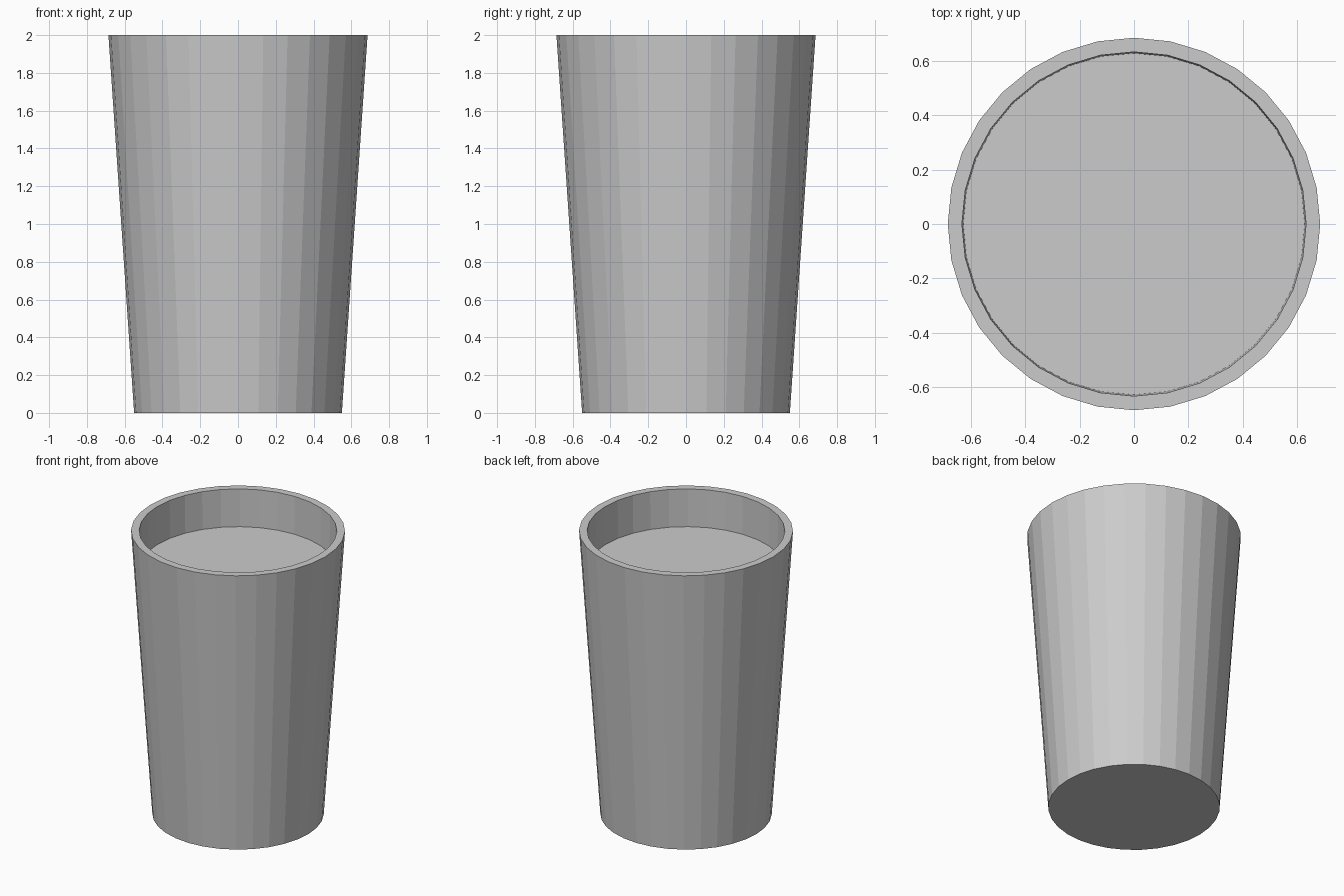
import bpy, bmesh
from math import cos, sin, pi

if "Cube" in bpy.data.objects:
    bpy.data.objects.remove(bpy.data.objects["Cube"])

SIDES = 32


def ring(bm, radius, z):
    return [bm.verts.new((radius * cos(2 * pi * i / SIDES), radius * sin(2 * pi * i / SIDES), z))
            for i in range(SIDES)]


# Tapered tumbler: base, outer wall, flat rim, short inner wall, filled surface
profile = [(0.55, 0.0), (0.686, 2.0), (0.634, 2.0), (0.629, 1.735)]

bm = bmesh.new()
rings = [ring(bm, r, z) for r, z in profile]
for low, high in zip(rings, rings[1:]):
    for i in range(SIDES):
        j = (i + 1) % SIDES
        bm.faces.new((low[i], low[j], high[j], high[i]))
bm.faces.new(rings[0][::-1])
bm.faces.new(rings[-1])
bmesh.ops.recalc_face_normals(bm, faces=bm.faces)

mesh = bpy.data.meshes.new("filled_cup")
bm.to_mesh(mesh)
bm.free()
cup = bpy.data.objects.new("filled_cup", mesh)
bpy.context.collection.objects.link(cup)
